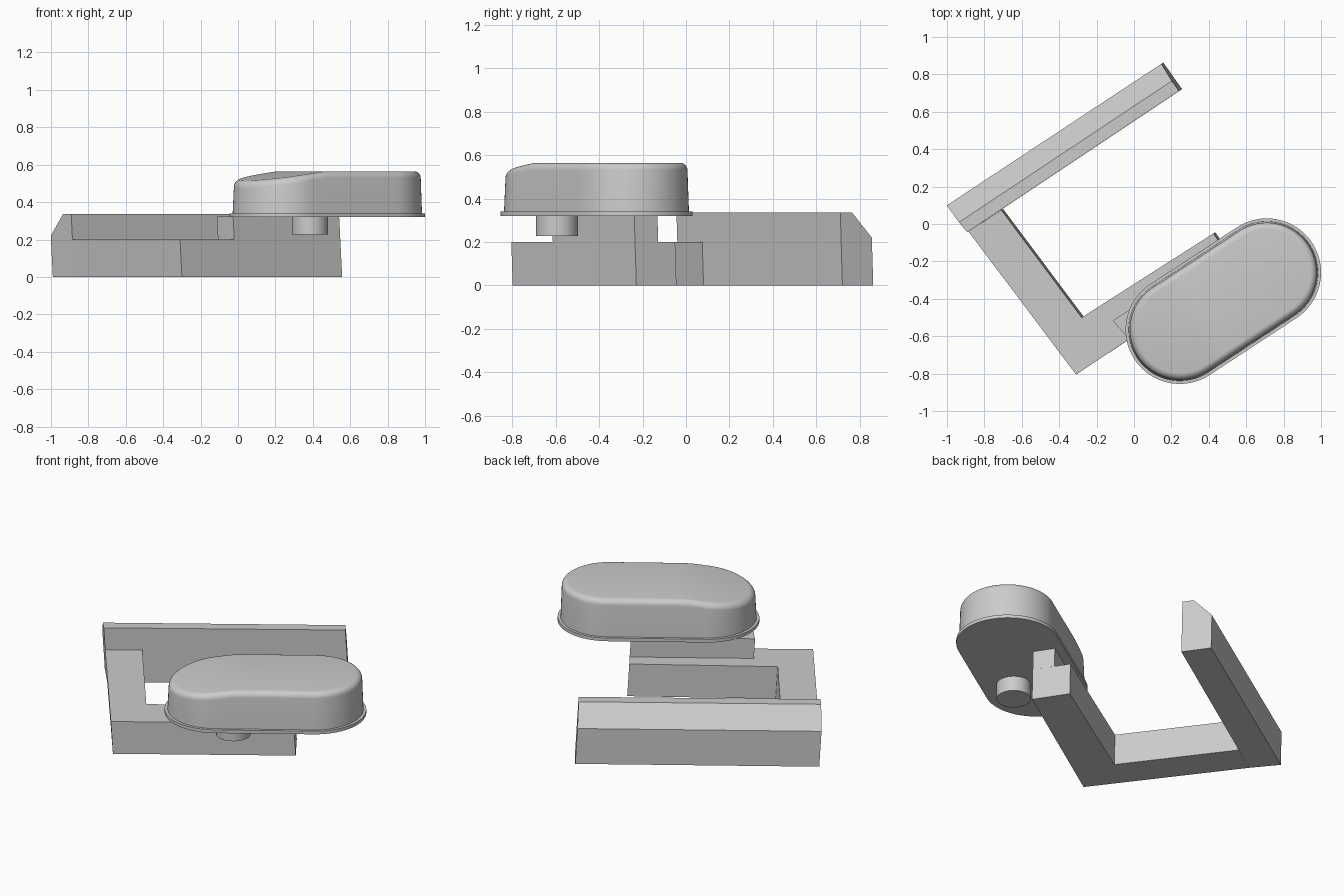
import bpy, bmesh, math
from mathutils import Vector

if "Cube" in bpy.data.objects:
    bpy.data.objects.remove(bpy.data.objects["Cube"])

grey = bpy.data.materials.new("light_grey")
grey.use_nodes = True
colour = (0.6, 0.6, 0.6, 1)
grey.diffuse_color = colour
grey.node_tree.nodes["Principled BSDF"].inputs["Base Color"].default_value = colour


def finish(name, bm, smooth=False):
    bmesh.ops.recalc_face_normals(bm, faces=bm.faces)
    mesh = bpy.data.meshes.new(name)
    bm.to_mesh(mesh)
    bm.free()
    mesh.materials.append(grey)
    obj = bpy.data.objects.new(name, mesh)
    bpy.context.collection.objects.link(obj)
    if smooth:
        bpy.ops.object.select_all(action='DESELECT')
        bpy.context.view_layer.objects.active = obj
        obj.select_set(True)
        bpy.ops.object.shade_smooth_by_angle(angle=math.radians(35))
    return obj


def lean(x, y, z):
    """The frame leans slightly sideways as it rises."""
    return Vector((x + 0.05 * (0.2 - z), y + 0.03 * (0.2 - z), z))


def loft(name, rings, smooth=False):
    """Join rings of points with quads and cap both ends."""
    bm = bmesh.new()
    loops = [[bm.verts.new(p) for p in ring] for ring in rings]
    for a, b in zip(loops, loops[1:]):
        for i in range(len(a)):
            j = (i + 1) % len(a)
            bm.faces.new((a[i], a[j], b[j], b[i]))
    bm.faces.new(loops[0])
    bm.faces.new(loops[-1])
    return finish(name, bm, smooth)


def prism(name, plan, z0, z1):
    return loft(name, [[lean(x, y, z) for x, y in plan] for z in (z0, z1)])


# L-shaped base: cross arm and front arm
prism("base_arms", [(-0.885, -0.04), (-0.31, -0.805), (0.547, -0.235),
                    (0.425, -0.05), (-0.28, -0.50), (-0.71, 0.075)], 0, 0.2)

# Raised block on the outer half of the front arm
prism("raised_block", [(-0.02, -0.614), (0.547, -0.235), (0.477, -0.128),
                       (-0.107, -0.513)], 0.2, 0.322)

# Back bar with a chamfered outer edge
profile = [(0, 0), (0, 0.22), (0.62, 0.336), (1, 0.336), (1, 0)]
ends = [((-1.0, 0.10), (-0.885, -0.04)), ((0.147, 0.857), (0.247, 0.715))]
loft("back_bar", [[lean(*Vector(outer).lerp(Vector(inner), t), z) for t, z in profile]
                  for outer, inner in ends])

# Rounded head: stadium outline between two end centres
LEFT, RIGHT = Vector((0.245, -0.565)), Vector((0.71, -0.26))
AXIS = (RIGHT - LEFT).normalized()
SIDE = Vector((-AXIS.y, AXIS.x))
SPAN = (RIGHT - LEFT).length
ARC, STRAIGHT = 20, 12


def half_outline(r):
    """(along, across) points of one side, from left tip to right tip."""
    quarter = [math.pi / 2 * i / ARC for i in range(ARC + 1)]
    pts = [(-r * math.cos(a), r * math.sin(a)) for a in quarter]
    pts += [(SPAN * i / STRAIGHT, r) for i in range(1, STRAIGHT)]
    pts += [(SPAN + r * math.sin(a), r * math.cos(a)) for a in quarter]
    return pts


def drop(along):
    """Top surface dips towards the left end with a soft start."""
    d = max(0, 0.13 - along)
    return 0.15 * d * d / (d + 0.04)


def stadium(r, z, dip=0):
    half = half_outline(r)
    loop = half + [(a, -c) for a, c in half[-2:0:-1]]
    return [(*(LEFT + AXIS * a + SIDE * c), z - dip * drop(a)) for a, c in loop]


loft("head_flange", [stadium(0.29, 0.32), stadium(0.29, 0.34)], True)

rings = [stadium(0.274, 0.335), stadium(0.267, 0.53, 1)]
for i in range(1, 7):
    a = math.pi / 2 * i / 6
    rings.append(stadium(0.232 + 0.035 * math.cos(a), 0.53 + 0.035 * math.sin(a), 1))
bm = bmesh.new()
loops = [[bm.verts.new(p) for p in ring] for ring in rings]
count = len(loops[0])
for a, b in zip(loops, loops[1:]):
    for i in range(count):
        j = (i + 1) % count
        bm.faces.new((a[i], a[j], b[j], b[i]))
bm.faces.new(loops[0])
top = loops[-1]
for i in range(count // 2):
    strip = [top[i], top[i + 1], top[-i - 1], top[-i]]
    bm.faces.new(list(dict.fromkeys(strip)))
finish("head_body", bm, True)

# Short round post under the head
loft("round_post", [[(0.385 + 0.097 * math.cos(math.tau * i / 32),
                      -0.595 + 0.097 * math.sin(math.tau * i / 32), z)
                     for i in range(32)] for z in (0.228, 0.322)], True)
